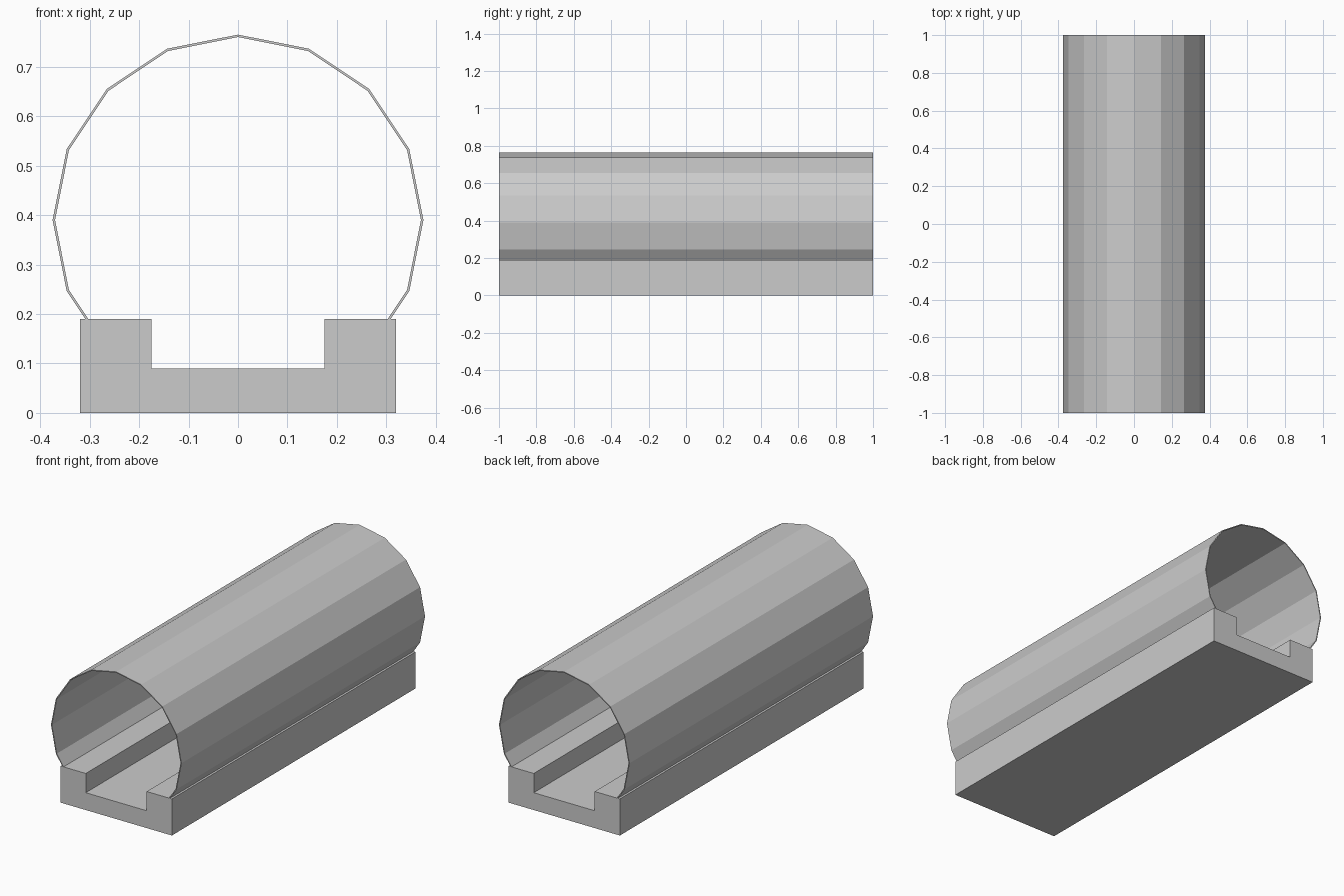
import bpy
import bmesh
from math import cos, sin, tau

if "Cube" in bpy.data.objects:
    bpy.data.objects.remove(bpy.data.objects["Cube"])

HALF_LENGTH = 1.0


def loft(name, loops):
    """Extrude closed XZ loops along y; a second loop makes the part hollow."""
    bm = bmesh.new()
    ends = [[[bm.verts.new((x, y, z)) for x, z in loop] for loop in loops]
            for y in (-HALF_LENGTH, HALF_LENGTH)]
    n = len(loops[0])
    for front, back in zip(*ends):
        for i in range(n):
            j = (i + 1) % n
            bm.faces.new((front[i], front[j], back[j], back[i]))
    for end in ends:
        if len(loops) == 1:
            bm.faces.new(end[0])
        else:
            outer, inner = end
            for i in range(n):
                j = (i + 1) % n
                bm.faces.new((outer[i], outer[j], inner[j], inner[i]))
    bmesh.ops.recalc_face_normals(bm, faces=bm.faces)
    mesh = bpy.data.meshes.new(name)
    bm.to_mesh(mesh)
    bm.free()
    obj = bpy.data.objects.new(name, mesh)
    bpy.context.collection.objects.link(obj)
    return obj


def circle(radius, centre_z=0.39, sides=16):
    return [(radius * cos(tau * i / sides), centre_z + radius * sin(tau * i / sides))
            for i in range(sides)]


# Channel-shaped base with two side ledges
half = [(0.32, 0), (0.32, 0.19), (0.175, 0.19), (0.175, 0.09)]
loft("base_channel", [half + [(-x, z) for x, z in reversed(half)]])

# Thin sixteen-sided tube, its lower part sunk into the base
loft("tunnel_tube", [circle(0.375), circle(0.37)])
